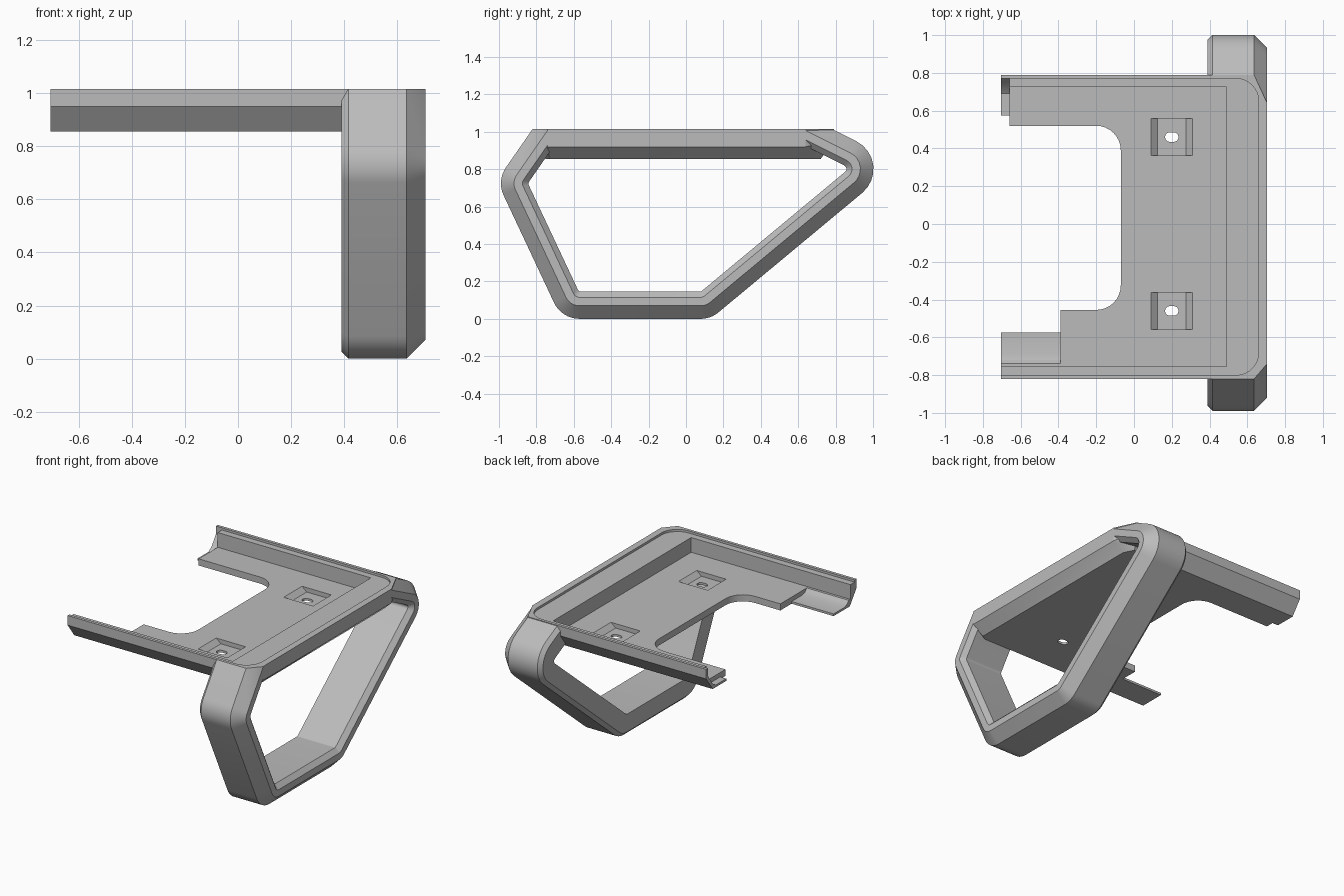
import bpy, bmesh, math
from mathutils import Vector

cube = bpy.data.objects.get("Cube")
if cube:
    bpy.data.objects.remove(cube)

grey = bpy.data.materials.new("matte grey")
grey.use_nodes = True
COLOUR = (0.5, 0.5, 0.5, 1)
grey.diffuse_color = COLOUR
grey.node_tree.nodes["Principled BSDF"].inputs["Base Color"].default_value = COLOUR


def loft(name, loops, ring=False):
    """Join matching loops of points; cap the ends, or close into a ring."""
    bm = bmesh.new()
    rows = [[bm.verts.new(p) for p in loop] for loop in loops]
    pairs = list(zip(rows, rows[1:]))
    if ring:
        pairs.append((rows[-1], rows[0]))
    else:
        bm.faces.new(rows[0])
        bm.faces.new(rows[-1])
    for a, b in pairs:
        for i in range(len(a)):
            j = (i + 1) % len(a)
            bm.faces.new((a[i], a[j], b[j], b[i]))
    bmesh.ops.recalc_face_normals(bm, faces=bm.faces)
    mesh = bpy.data.meshes.new(name)
    bm.to_mesh(mesh)
    bm.free()
    mesh.materials.append(grey)
    obj = bpy.data.objects.new(name, mesh)
    bpy.context.collection.objects.link(obj)
    return obj


def rounded(points, radii, offset=0.0, steps=8):
    """Counter-clockwise polygon, moved inward by offset, with round corners."""
    pts = [Vector(p) for p in points]
    out = []
    for i, p in enumerate(pts):
        e1 = (p - pts[i - 1]).normalized()
        e2 = (pts[(i + 1) % len(pts)] - p).normalized()
        n1, n2 = Vector((-e1.y, e1.x)), Vector((-e2.y, e2.x))
        r = max(radii[i] - offset, 0.02) if radii[i] else 0
        centre = p + (n1 + n2) / (1 + n1.dot(n2)) * (offset + r)
        if not r:
            out.append(centre)
            continue
        for k in range(steps + 1):
            out.append(centre - n1.slerp(n2, k / steps) * r)
    return out


def prism(name, outline, z0, z1):
    return loft(name, [[(p[0], p[1], z) for p in outline] for z in (z0, z1)])


def box(name, x0, x1, y0, y1, z0, z1):
    return prism(name, [(x0, y0), (x1, y0), (x1, y1), (x0, y1)], z0, z1)


def combine(target, other, operation):
    other.hide_render = True
    mod = target.modifiers.new(other.name, 'BOOLEAN')
    mod.operation, mod.solver, mod.object = operation, 'EXACT', other
    bpy.context.view_layer.objects.active = target
    bpy.ops.object.modifier_apply(modifier=mod.name)
    bpy.data.objects.remove(other)


# Looped stand: rounded outline in y-z, chamfered section swept around it
outline = [(-0.665, 0), (0.132, 0), (1.138, 0.836), (0.63, 1.09),
           (-0.768, 1.09), (-1.012, 0.7385)]
radii = [0.15, 0.15, 0.166, 0.02, 0.02, 0.15]
section = [(0.39, 0.025), (0.415, 0), (0.635, 0), (0.705, 0.07),
           (0.705, 0.115), (0.675, 0.145), (0.39, 0.145)]
stand = loft("loop_stand", [[(x, p.x, p.y) for p in rounded(outline, radii, d)]
                            for x, d in section], ring=True)

# Tray blank with sloping lower sides
rim = [(-0.705, -0.82), (0.635, -0.82), (0.705, -0.74),
       (0.705, 0.64), (0.635, 0.79), (-0.705, 0.79)]
foot = [(-0.705, -0.75), (0.6, -0.75), (0.635, -0.73),
        (0.635, 0.65), (0.6, 0.72), (-0.705, 0.72)]
tray = loft("tray_with_stand", [
    [(x, y, 0.855) for x, y in foot],
    [(x, y, 0.92 if x > 0.7 else 0.95) for x, y in rim],
    [(x, y, 1.05) for x, y in rim]])
combine(tray, stand, 'UNION')

# Level top, shallow rounded step, and deep pocket
step = rounded([(-1, -0.80), (0.66, -0.80), (0.66, 0.77), (-1, 0.77)],
               [0, 0.12, 0.12, 0])
opening = rounded([(-1, -0.455), (-0.07, -0.455), (-0.07, 0.52), (-1, 0.52)],
                  [0, 0.13, 0.13, 0])
cutters = [
    box("top_trim", -2, 2, -2, 2, 1.015, 1.5),
    prism("step_cut", step, 1.0, 1.2),
    box("pocket_cut", -1, 0.49, -0.755, 0.725, 0.90, 1.2),
    prism("opening_cut", opening, 0.5, 1.2),
    box("front_arm_notch", -1, -0.39, -0.575, -0.4, 0.5, 1.2),
    box("back_arm_notch", -1, -0.66, 0.4, 0.575, 0.5, 1.2),
]


# Curved lowered floors at the arm ends
def channel(name, profile, x1):
    return loft(name, [[(x, y, z) for y, z in profile] for x in (-1, x1)])


cutters.append(channel("front_channel", [
    (-0.56, 0.87), (-0.69, 0.87), (-0.72, 0.88), (-0.742, 0.905),
    (-0.755, 0.95), (-0.755, 1.2), (-0.56, 1.2)], -0.39))
cutters.append(channel("back_channel", [
    (0.56, 0.87), (0.69, 0.87), (0.725, 0.895), (0.77, 0.96),
    (0.77, 1.2), (0.56, 1.2)], -0.66))

# Tapered screw recesses with slotted holes
for y in (-0.46, 0.46):
    cutters.append(loft("screw_recess", [
        [(x0, y - 0.098, z), (x1, y - 0.098, z), (x1, y + 0.098, z), (x0, y + 0.098, z)]
        for x0, x1, z in ((0.125, 0.275, 0.87), (0.09, 0.31, 0.90), (0.09, 0.31, 0.95))]))
    slot = rounded([(0.165, y - 0.025), (0.235, y - 0.025),
                    (0.235, y + 0.025), (0.165, y + 0.025)], [0.024] * 4)
    cutters.append(prism("screw_slot", slot, 0.5, 1.0))

for cutter in cutters:
    combine(tray, cutter, 'DIFFERENCE')

# Smooth the rounded corners only
bpy.ops.object.select_all(action='DESELECT')
tray.select_set(True)
bpy.context.view_layer.objects.active = tray
bpy.ops.object.shade_smooth_by_angle(angle=math.radians(25))
